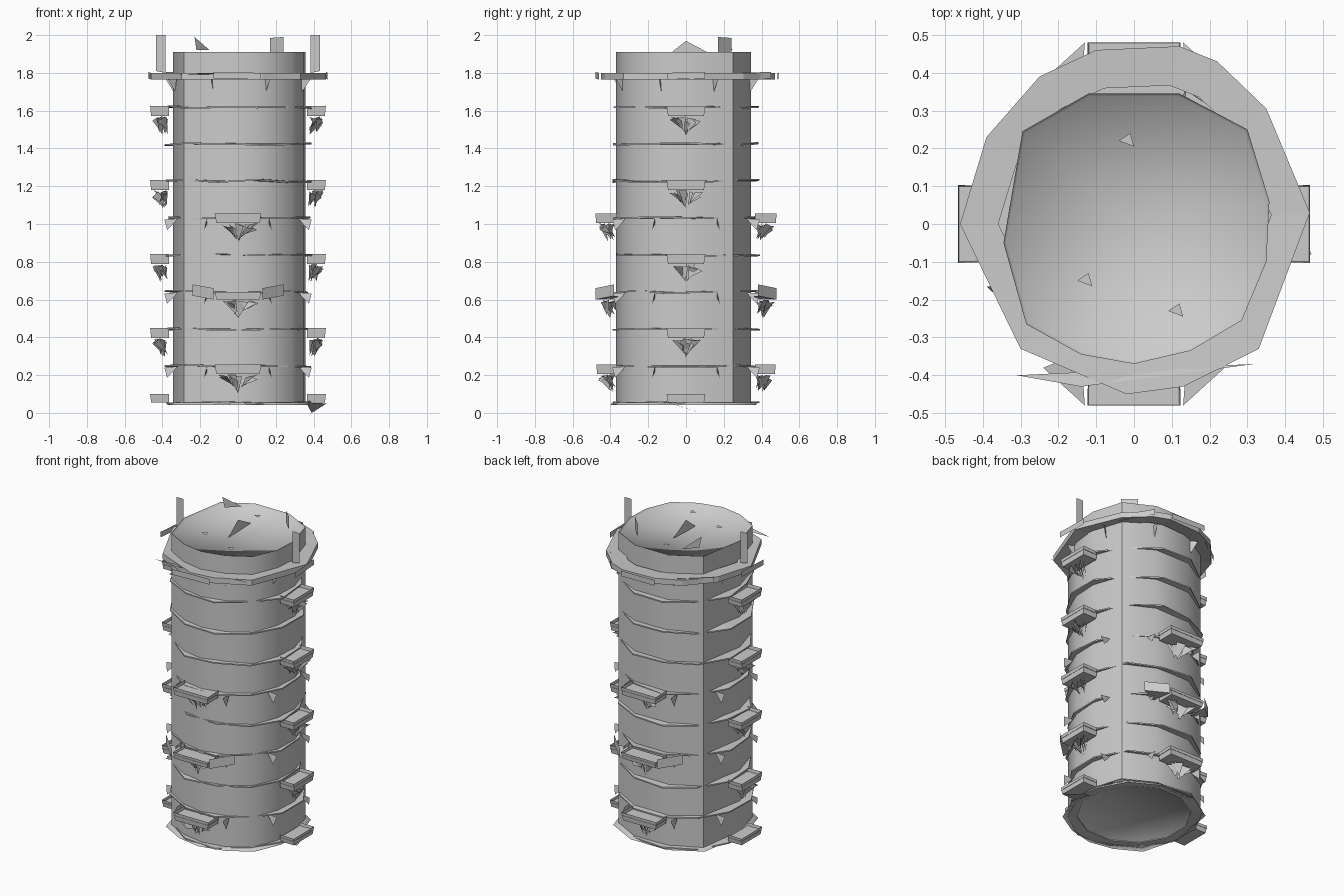
import bpy, bmesh, math, random
from mathutils import Vector

random.seed(4)
cube = bpy.data.objects.get("Cube")
if cube:
    bpy.data.objects.remove(cube, do_unlink=True)

grey = bpy.data.materials.new("light grey")
grey.use_nodes = True
grey.diffuse_color = (0.6, 0.6, 0.6, 1)
grey.node_tree.nodes["Principled BSDF"].inputs["Base Color"].default_value = (0.6, 0.6, 0.6, 1)

FRONT, BACK, LEFT, RIGHT = -math.pi / 2, math.pi / 2, 0.0, math.pi


def finish(name, bm, smooth=0, fix=True):
    """Turn a bmesh into a grey object, smooth below the given angle."""
    if fix:
        bmesh.ops.recalc_face_normals(bm, faces=bm.faces)
    mesh = bpy.data.meshes.new(name)
    bm.to_mesh(mesh)
    bm.free()
    mesh.materials.append(grey)
    ob = bpy.data.objects.new(name, mesh)
    bpy.context.collection.objects.link(ob)
    if smooth:
        bpy.ops.object.select_all(action='DESELECT')
        ob.select_set(True)
        bpy.context.view_layer.objects.active = ob
        bpy.ops.object.shade_smooth_by_angle(angle=math.radians(smooth))


def at(side, out, along, z):
    """Point given by distance outward and along one side of the tower."""
    c, s = math.cos(side), math.sin(side)
    return Vector((out * c - along * s, out * s + along * c, z))


def loft(bm, rings, closed=False):
    """Skin matching vertex loops one after another."""
    loops = [[bm.verts.new(p) for p in ring] for ring in rings]
    n = len(loops[0])
    pairs = list(zip(loops, loops[1:]))
    if closed:
        pairs.append((loops[-1], loops[0]))
    for a, b in pairs:
        for i in range(n):
            j = (i + 1) % n
            bm.faces.new((a[i], a[j], b[j], b[i]))
    return loops


def outline(points, z, scale=1.0):
    return [Vector((x * scale, y * scale, z)) for x, y in points]


def plate(bm, points):
    """One thin sheet."""
    bm.faces.new([bm.verts.new(p) for p in points])


# Tower wall
plan = [(-0.345, -0.05), (-0.285, -0.265), (-0.14, -0.345), (0, -0.37), (0.15, -0.335),
        (0.285, -0.255), (0.35, -0.1), (0.358, 0.06), (0.3, 0.25),
        (0.12, 0.345), (-0.12, 0.345), (-0.295, 0.245)]
bottom, top = 0.05, 1.91
bm = bmesh.new()
loft(bm, [outline(plan, bottom), outline(plan, top)])
finish("tower_wall", bm, smooth=40)

# Nearly flat, softly shaded cap at each end
for name, rim, depth, size in (("roof", top, -0.014, 1.0), ("underside", 0.042, 0.012, 1.08)):
    bm = bmesh.new()
    edge = loft(bm, [outline(plan, rim, size), outline(plan, rim + depth, size - 0.02)])[-1]
    hub = bm.verts.new((0, 0, rim + depth * 1.2))
    for a, b in zip(edge, edge[1:] + edge[:1]):
        bm.faces.new((a, b, hub))
    bmesh.ops.recalc_face_normals(bm, faces=bm.faces)
    if sum(f.normal.z for f in bm.faces) * depth > 0:
        bmesh.ops.reverse_faces(bm, faces=bm.faces)
    finish(name, bm, smooth=120, fix=False)

# Thin uneven ledge at every storey
levels = [0.05 + 0.1958 * i for i in range(9)]
for z in levels:
    bm = bmesh.new()
    inner, outer = [], []
    for i in range(12):
        a = math.tau * (i + 0.5) / 12
        r = random.uniform(0.375, 0.405)
        outer.append(Vector((r * math.cos(a), r * math.sin(a), z + random.uniform(-0.008, 0.006))))
        inner.append(Vector((0.33 * math.cos(a), 0.33 * math.sin(a), z)))
    up = Vector((0, 0, 0.008))
    loft(bm, [inner, outer, [p + up for p in outer], [p + up for p in inner]], closed=True)
    finish("storey_ledge", bm)

# Heavy collar below the rim
collar = [(-0.46, 0), (-0.39, 0.23), (-0.25, 0.39), (-0.1, 0.46), (0.12, 0.47),
          (0.22, 0.43), (0.35, 0.305), (0.465, 0.03), (0.33, -0.33), (0.13, -0.43),
          (-0.02, -0.45), (-0.3, -0.33)]
bm = bmesh.new()
loft(bm, [outline(collar, 1.785, 0.78), outline(collar, 1.765), outline(collar, 1.8),
          outline(collar, 1.795, 0.78)], closed=True)
finish("collar", bm)

# Loose strips around the collar and small braces under it
bm = bmesh.new()
drop = Vector((0, 0, -0.035))
for x1, y1, x2, y2 in ((0.22, 0.45, 0.34, 0.27), (-0.38, 0.26, -0.2, 0.4),
                       (-0.12, 0.49, 0.12, 0.485), (-0.13, -0.48, 0.12, -0.46),
                       (-0.475, -0.1, -0.46, 0.1), (0.465, 0.1, 0.475, -0.1)):
    a, b = Vector((x1, y1, 1.805)), Vector((x2, y2, 1.8))
    plate(bm, [a, b, b + drop, a + drop])
plate(bm, [at(FRONT, 0.4, -0.31, 1.79), at(FRONT, 0.37, 0.32, 1.8), at(FRONT, 0.43, -0.14, 1.8)])
for i in range(8):
    a = math.tau * (i + 0.5) / 8
    plate(bm, [at(a, 0.35, 0, 1.78), at(a, 0.41, 0.015, 1.77), at(a, 0.365, 0.01, 1.7)])
finish("collar_strips", bm, fix=False)


def balcony(side, z, half, out, high, bracket=True):
    """Hollow tray with a crumpled bracket hanging beneath it."""
    bm = bmesh.new()
    foot = [at(side, 0.365, -half * 0.95, z), at(side, out - 0.005, -half * 0.95, z),
            at(side, out - 0.005, half * 0.95, z), at(side, 0.365, half * 0.95, z)]
    head = [at(side, 0.365, -half, z + high), at(side, out, -half * 1.03, z + high),
            at(side, out, half * 1.03, z + high), at(side, 0.365, half, z + high)]
    for i in range(3):
        plate(bm, [foot[i], foot[i + 1], head[i + 1], head[i]])
    plate(bm, foot)
    plate(bm, [p + Vector((0, 0, -high * 0.4)) for p in head])
    finish("balcony", bm, fix=False)
    if not bracket:
        return
    bm = bmesh.new()
    for i in range(10):
        t = half * random.uniform(-0.7, 0.7)
        r = random.uniform(0.37, out - 0.04)
        tip = at(side, random.uniform(0.37, 0.42), t * 0.3, z - 0.1 + abs(t) * 0.5)
        plate(bm, [at(side, r, t - 0.02, z - random.uniform(0, 0.02)),
                   at(side, r + 0.03, t + 0.025, z - random.uniform(0, 0.04)), tip])
    finish("balcony_bracket", bm, fix=False)


# Balconies alternate between the flanks and the front and back
for side in (LEFT, RIGHT):
    for z in levels[2::2]:
        balcony(side, z - 0.045, 0.1, 0.465, 0.052)
    balcony(side, 0.055, 0.1, 0.465, 0.045, bracket=False)
for side in (FRONT, BACK):
    balcony(side, 1.005, 0.12, 0.48, 0.05)
    balcony(side, 0.6, 0.12, 0.48, 0.04)
    balcony(side, 0.205, 0.12, 0.475, 0.05)
    # Wings either side of the wide middle balcony
    bm = bmesh.new()
    for s in (-1, 1):
        a, b = at(side, 0.48, s * 0.13, 0.6), at(side, 0.38, s * 0.24, 0.62)
        up = Vector((0, 0, 0.06))
        plate(bm, [a, b, b + up, a + up])
        plate(bm, [a, b, at(side, 0.34, s * 0.14, 0.61)])
    finish("balcony_wings", bm, fix=False)

# Small hooks hanging from the ledges beside the balconies
bm = bmesh.new()
for z in (levels[1], levels[3], levels[5]):
    for side in (FRONT, BACK, LEFT, RIGHT):
        for s in (-1, 1):
            t = s * 0.165
            plate(bm, [at(side, 0.32, t, z), at(side, 0.39, t, z - 0.005),
                       at(side, 0.375, t + s * 0.015, z - 0.06), at(side, 0.345, t, z - 0.03)])
finish("ledge_hooks", bm, fix=False)

# Bent flap at the foot
bm = bmesh.new()
plate(bm, [at(LEFT, 0.36, -0.1, 0.055), at(LEFT, 0.47, -0.08, 0.05), at(LEFT, 0.39, 0.08, 0)])
finish("foot_flap", bm, fix=False)

# Upright posts around the rim
bm = bmesh.new()
for side in (LEFT, RIGHT):
    plate(bm, [at(side, 0.385, 0, 1.8), at(side, 0.435, 0, 1.81), at(side, 0.435, 0, 2), at(side, 0.385, 0, 2)])
finish("rim_posts", bm, fix=False)

# Fins and scraps on the roof
bm = bmesh.new()
plate(bm, [(0.17, 0.24, 1.91), (0.24, 0.17, 1.91), (0.24, 0.17, 1.99), (0.17, 0.24, 1.985)])
plate(bm, [(-0.15, 0.25, 1.92), (-0.23, 0.17, 1.99), (-0.22, 0.18, 1.92)])
plate(bm, [(0, -0.1, 1.89), (0, 0.13, 1.9), (0, 0, 1.97)])
for x, y in ((-0.13, -0.15), (0.11, -0.23), (-0.02, 0.22)):
    plate(bm, [(x - 0.02, y, 1.905), (x + 0.02, y - 0.015, 1.905), (x + 0.01, y + 0.02, 1.905)])
finish("roof_fins", bm, fix=False)
